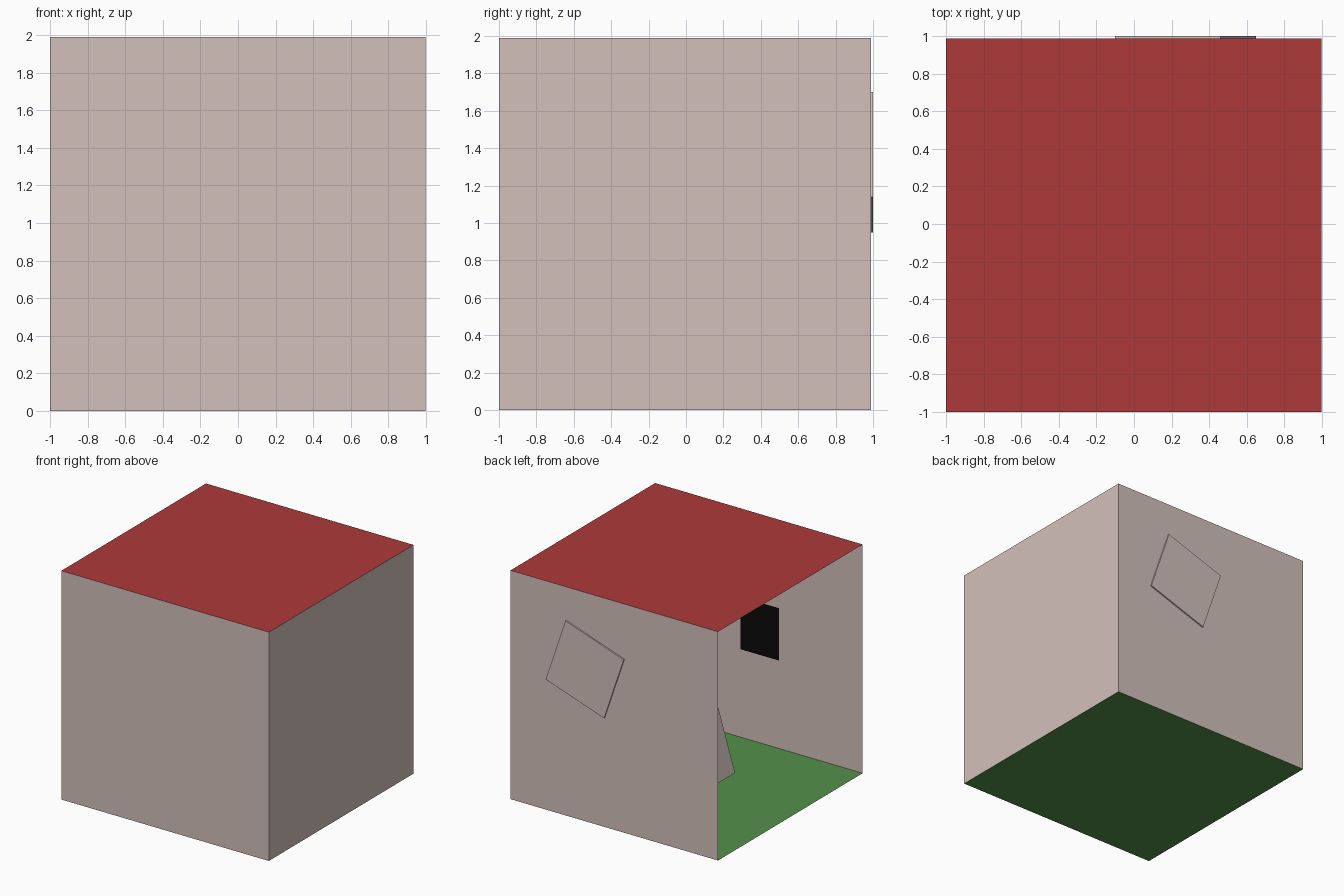
import bpy, bmesh

if "Cube" in bpy.data.objects:
    bpy.data.objects.remove(bpy.data.objects["Cube"])


def material(name, rgb):
    m = bpy.data.materials.new(name)
    m.diffuse_color = (*rgb, 1)
    m.use_nodes = True
    m.node_tree.nodes["Principled BSDF"].inputs["Base Color"].default_value = m.diffuse_color
    return m


WALL = material("plaster", (0.65, 0.53, 0.50))
RED = material("red", (0.43, 0.042, 0.042))
GREEN = material("green", (0.09, 0.28, 0.068))
BLACK = material("black", (0.003, 0.003, 0.003))


def finish(bm, name, mat):
    mesh = bpy.data.meshes.new(name)
    bm.to_mesh(mesh)
    bm.free()
    mesh.materials.append(mat)
    obj = bpy.data.objects.new(name, mesh)
    bpy.context.collection.objects.link(obj)
    return obj


def panel(name, points, mat):
    """Single flat sheet."""
    bm = bmesh.new()
    bm.faces.new([bm.verts.new(p) for p in points])
    return finish(bm, name, mat)


def block(name, outline, y_in, y_out, mat):
    """Closed prism: an (x, z) outline extruded along y."""
    bm = bmesh.new()
    base = bm.faces.new([bm.verts.new((x, y_out, z)) for x, z in outline])
    ext = bmesh.ops.extrude_face_region(bm, geom=[base], use_keep_orig=True)
    for v in ext["geom"]:
        if isinstance(v, bmesh.types.BMVert):
            v.co.y = y_in
    bmesh.ops.recalc_face_normals(bm, faces=bm.faces)
    return finish(bm, name, mat)


X0, X1, Y0, Y1, H = -1.0, 0.997, -1.0, 0.988, 1.99

# Room shell, open on the left; normals face into the room
panel("floor", [(X0, Y0, 0), (X1, Y0, 0), (X1, Y1, 0), (X0, Y1, 0)], GREEN)
panel("roof", [(X0, Y0, H), (X0, Y1, H), (X1, Y1, H), (X1, Y0, H)], RED)
panel("front_wall", [(X0, Y0, 0), (X0, Y0, H), (X1, Y0, H), (X1, Y0, 0)], WALL)
panel("back_wall", [(X0, Y1, 0), (X1, Y1, 0), (X1, Y1, H), (X0, Y1, H)], WALL)
panel("right_wall", [(X1, Y0, 0), (X1, Y0, H), (X1, Y1, H), (X1, Y1, 0)], WALL)

# Dark light panel just inside the front wall
L = Y0 + 0.01
panel("light_panel", [(-0.20, L, 0.77), (-0.20, L, 1.226),
                      (0.17, L, 1.226), (0.17, L, 0.77)], BLACK)

# Two turned blocks on the back wall; the tall one pokes slightly through
block("tall_block", [(-0.10, 1.51), (0.09, 0.95), (0.65, 1.14), (0.46, 1.70)],
      -0.19, 1.0, WALL)
block("short_block", [(-0.75, 0.47), (-0.18, 0.30), (-0.01, 0.86), (-0.575, 1.04)],
      0.397, 0.986, WALL)
